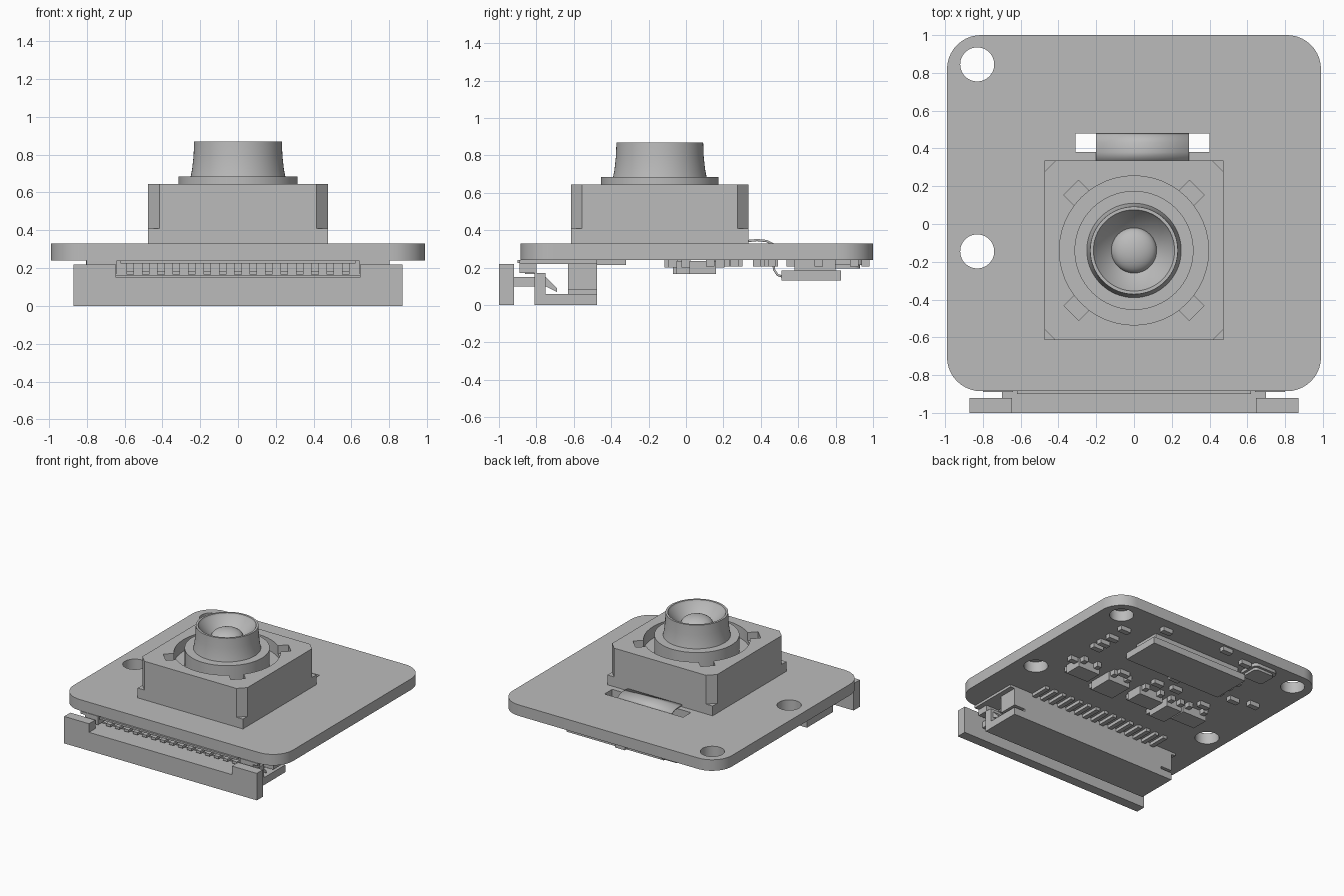
import bpy, bmesh, math
from mathutils import Matrix, Vector

if "Cube" in bpy.data.objects:
    bpy.data.objects.remove(bpy.data.objects["Cube"])

grey = bpy.data.materials.new("plain grey")
grey.use_nodes = True
grey.diffuse_color = (0.5, 0.5, 0.5, 1)
grey.node_tree.nodes["Principled BSDF"].inputs["Base Color"].default_value = (0.5, 0.5, 0.5, 1)


def finish(name, bm, smooth=False):
    bmesh.ops.recalc_face_normals(bm, faces=bm.faces)
    mesh = bpy.data.meshes.new(name)
    bm.to_mesh(mesh)
    bm.free()
    ob = bpy.data.objects.new(name, mesh)
    bpy.context.collection.objects.link(ob)
    mesh.materials.append(grey)
    if smooth:
        smooth_sharp(ob)
    return ob


def smooth_sharp(ob):
    bpy.ops.object.select_all(action='DESELECT')
    ob.select_set(True)
    bpy.context.view_layer.objects.active = ob
    bpy.ops.object.shade_smooth_by_angle(angle=math.radians(30))


def add_box(bm, x, y, z):
    size = (x[1] - x[0], y[1] - y[0], z[1] - z[0])
    mid = [(a + b) / 2 for a, b in (x, y, z)]
    bmesh.ops.create_cube(bm, size=1, matrix=Matrix.Translation(mid) @ Matrix.Diagonal((*size, 1)))


def boxes(name, *parts):
    bm = bmesh.new()
    for p in parts:
        add_box(bm, *p)
    return finish(name, bm)


def prism(name, points, vector, smooth=False):
    bm = bmesh.new()
    face = bm.faces.new([bm.verts.new(p) for p in points])
    ext = bmesh.ops.extrude_face_region(bm, geom=[face], use_keep_orig=True)
    bmesh.ops.translate(bm, vec=vector, verts=[v for v in ext["geom"] if isinstance(v, bmesh.types.BMVert)])
    return finish(name, bm, smooth)


def lathe(name, profile, centre, steps=64):
    bm = bmesh.new()
    verts = [bm.verts.new((r, 0, z)) for r, z in profile]
    edges = [bm.edges.new(p) for p in zip(verts, verts[1:])]
    bmesh.ops.spin(bm, geom=verts + edges, cent=(0, 0, 0), axis=(0, 0, 1), angle=math.tau, steps=steps)
    bmesh.ops.remove_doubles(bm, verts=bm.verts, dist=0.0005)
    bmesh.ops.translate(bm, vec=centre, verts=bm.verts)
    return finish(name, bm, True)


def cut(target, cutters):
    for c in cutters:
        mod = target.modifiers.new("cut", 'BOOLEAN')
        mod.operation, mod.solver, mod.object = 'DIFFERENCE', 'EXACT', c
        bpy.ops.object.select_all(action='DESELECT')
        bpy.context.view_layer.objects.active = target
        target.select_set(True)
        bpy.ops.object.modifier_apply(modifier=mod.name)
        bpy.data.objects.remove(c)
    smooth_sharp(target)


def rounded(x0, x1, y0, y1, r, z, n=10):
    pts = []
    for i, (cx, cy) in enumerate([(x1 - r, y1 - r), (x0 + r, y1 - r), (x0 + r, y0 + r), (x1 - r, y0 + r)]):
        for k in range(n + 1):
            a = (i + k / n) * math.pi / 2
            pts.append((cx + r * math.cos(a), cy + r * math.sin(a), z))
    return pts


def drill(x, y, z0, z1, r):
    return lathe("drill", [(0, z0), (r, z0), (r, z1), (0, z1)], (x, y, 0), 48)


# Circuit board: through holes on one side, capped holes on the other, ribbon slot
board = prism("circuit_board", rounded(-.99, .99, -.885, 1, .18, .24), (0, 0, .09), True)
cut(board, [drill(x, y, .2, .4 if x < 0 else .327, .09) for x in (-.83, .83) for y in (.845, -.145)]
    + [boxes("slot", ((-.31, .4), (.38, .48), (.2, .4)))])

# Lens holder: square foot, chamfered body, round recess with diagonal notches
CY, H, C = -.14, .475, .06
boxes("holder_foot", ((-H, H), (CY - H, CY + H), (.33, .41)))
octagon = []
for sx, sy in ((1, 1), (-1, 1), (-1, -1), (1, -1)):
    pair = [(sx * H, CY + sy * (H - C), .41), (sx * (H - C), CY + sy * H, .41)]
    octagon += pair if sx * sy > 0 else pair[::-1]
body = prism("holder_body", octagon, (0, 0, .235))
notches = []
for sign in (1, -1):
    bar = boxes("notch", ((-.47, .47), (-.055, .055), (.58, .7)))
    bar.data.transform(Matrix.Translation((0, CY, 0)) @ Matrix.Rotation(sign * math.pi / 4, 4, 'Z'))
    notches.append(bar)
cut(body, [drill(0, CY, .55, .7, .395)] + notches)

# Lens barrel with flange, dished front and glass dome
lathe("lens_barrel", [(0, .54), (.315, .54), (.315, .685), (.25, .685), (.243, .72), (.235, .79),
                      (.232, .87), (.215, .87), (.21, .855), (.12, .775), (0, .775)], (0, CY, 0))
lathe("lens_dome", [(.12 * math.cos(a), .775 + .065 * math.sin(a))
                    for a in [k * math.pi / 20 for k in range(11)]], (0, CY, 0))

# Ribbon cable bending through the slot
path = [(.33, .342), (.38, .347), (.43, .342), (.465, .325), (.475, .29), (.468, .24),
        (.47, .19), (.49, .16), (.54, .145)]
bm = bmesh.new()
rows = [[bm.verts.new((x, y, z)) for x in (-.2, .29)] for y, z in path]
for a, b in zip(rows, rows[1:]):
    bm.faces.new((a[0], a[1], b[1], b[0]))
ribbon = finish("ribbon_cable", bm, True)
thick = ribbon.modifiers.new("thickness", 'SOLIDIFY')
thick.thickness, thick.offset = .012, 0
boxes("ribbon_plug", ((-.38, .5), (.51, .83), (.13, .185)), ((-.34, .46), (.58, .8), (.185, .24)))

# Front connector: notched latch bar, housing, side clips and contacts
W, N = .87, .645
prism("latch_bar", [(-W, -1, 0), (W, -1, 0), (W, -1, .22), (N, -1, .22), (N, -1, .15),
                    (-N, -1, .15), (-N, -1, .22), (-W, -1, .22)], (0, .08, 0))
boxes("latch_tongue", ((-.7, .7), (-.93, -.8), (.1, .15)))
boxes("connector_housing", ((-.7, .7), (-.81, -.475), (0, .06)), ((-.66, .66), (-.81, -.75), (.05, .16)),
      ((-.66, .66), (-.63, -.475), (.05, .24)), ((-.62, .62), (-.9, -.475), (.225, .24)))
for s, side in ((1, "left"), (-1, "right")):
    def span(a, b):
        return tuple(sorted((s * a, s * b)))
    boxes(side + "_clip", (span(.66, .76), (-.63, -.475), (.08, .24)), (span(.66, .76), (-.81, -.75), (0, .17)),
          (span(.66, .76), (-.81, -.475), (0, .06)), (span(.64, .76), (-.89, -.8), (.17, .24)),
          (span(.64, .8), (-.89, -.475), (.22, .24)))
    prism(side + "_hook", [(s * .68, -.75, .15), (s * .68, -.69, .09), (s * .68, -.69, .07), (s * .68, -.75, .1)],
          (s * .06, 0, 0))
pins = [-.57 + i * 1.14 / 14 for i in range(15)]
boxes("contact_pins", *[((x - .018, x + .018), (-.48, -.32), (.215, .24)) for x in pins])
boxes("contact_springs", *[((x - .02, x + .02), (-.86, -.8), (.165, .185)) for x in pins],
      *[((x - .02, x + .02), (-.82, -.8), (.18, .235)) for x in pins])

# Chips under the board, some with legs
chips = [(.57, .09, .1, .07), (.27, .05, .1, .1), (-.05, .07, .11, .07), (-.28, .03, .07, .1), (-.47, .07, .11, .07)]
for i, (x, y, w, d) in enumerate(chips):
    boxes("chip_%d" % (i + 1), ((x - w, x + w), (y - d, y + d), (.165, .235)))
    legs = [(x + o * w, y + e * (d + .02)) for o in (-.65, .65) for e in (-1, 1)]
    boxes("chip_legs_%d" % (i + 1), *[((a - .02, a + .02), (b - .025, b + .025), (.2, .24)) for a, b in legs])

# Small parts under the board
spots = [(.68, .56), (.69, .71), (.68, .38), (.68, .46), (.44, .9), (.69, .13), (.28, .21), (-.01, .26),
         (-.17, .28), (-.06, .4), (-.09, .96), (-.32, .9), (-.43, .46), (-.43, .56), (-.44, .65),
         (-.6, .43), (-.76, .47), (-.48, .23)]
boxes("small_parts", *[((x - .045, x + .045), (y - .022, y + .022), (.205, .24)) for x, y in spots])

# Oscillator can with raised rim
prism("oscillator_base", rounded(-.6, -.38, .76, .95, .04, .215, 5), (0, 0, .025), True)
prism("oscillator_lid", rounded(-.58, -.4, .78, .93, .03, .195, 5), (0, 0, .025), True)
